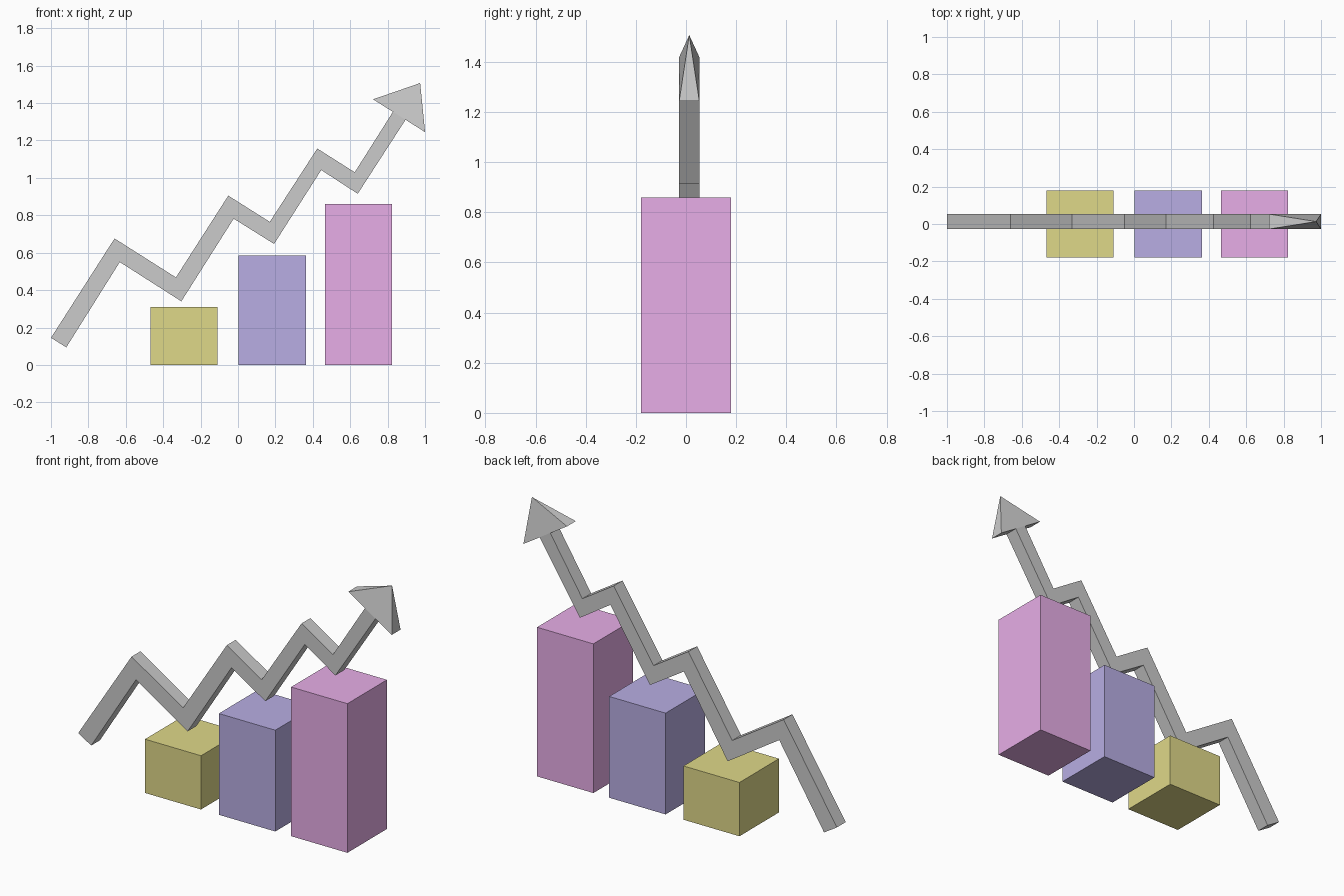
import bpy

if "Cube" in bpy.data.objects:
    bpy.data.objects.remove(bpy.data.objects["Cube"])

Y0, Y1 = -0.027, 0.053   # front and back of the arrow


def make_object(name, verts, faces, color=None):
    mesh = bpy.data.meshes.new(name)
    mesh.from_pydata(verts, [], faces)
    mesh.update()
    ob = bpy.data.objects.new(name, mesh)
    bpy.context.collection.objects.link(ob)
    if color:
        mat = bpy.data.materials.new(name + "_color")
        mat.diffuse_color = (*color, 1)
        mat.use_nodes = True
        mat.node_tree.nodes["Principled BSDF"].inputs["Base Color"].default_value = mat.diffuse_color
        mesh.materials.append(mat)
    return ob


def bar(name, x0, x1, height, color):
    verts = [(x, y, z) for z in (0, height)
             for x, y in ((x0, -0.18), (x1, -0.18), (x1, 0.18), (x0, 0.18))]
    faces = [(3, 2, 1, 0), (4, 5, 6, 7)]
    faces += [(i, (i + 1) % 4, (i + 1) % 4 + 4, i + 4) for i in range(4)]
    make_object(name, verts, faces, color)


# Three chart bars
bar("short_bar", -0.467, -0.11, 0.31, (0.74, 0.69, 0.25))
bar("middle_bar", 0.004, 0.364, 0.584, (0.48, 0.42, 0.77))
bar("tall_bar", 0.465, 0.824, 0.86, (0.80, 0.42, 0.80))

# Zigzag shaft: upper and lower outline joined into a square-section strip
upper = [(-1.0, 0.145), (-0.66, 0.676), (-0.332, 0.468), (-0.052, 0.905),
         (0.17, 0.765), (0.424, 1.157), (0.624, 1.03), (0.829, 1.354)]
lower = [(-0.918, 0.094), (-0.632, 0.55), (-0.303, 0.34), (-0.023, 0.782),
         (0.193, 0.647), (0.445, 1.042), (0.64, 0.915), (0.896, 1.311)]
verts = []
for (ux, uz), (lx, lz) in zip(upper, lower):
    verts += [(lx, Y0, lz), (lx, Y1, lz), (ux, Y1, uz), (ux, Y0, uz)]
n = len(upper)
faces = [(4 * s + i, 4 * s + 4 + i, 4 * s + 4 + (i + 1) % 4, 4 * s + (i + 1) % 4)
         for s in range(n - 1) for i in range(4)]
faces = [f[::-1] for f in faces]
faces += [(0, 3, 2, 1)[::-1], tuple(range(4 * n - 4, 4 * n))]
shaft = make_object("zigzag_shaft", verts, faces)

# Arrow head: four-sided pyramid on a narrow rectangular base
a, b = (0.722, 1.42), (1.0, 1.245)
verts = [(b[0], Y0, b[1]), (b[0], Y1, b[1]), (a[0], Y1, a[1]), (a[0], Y0, a[1]),
         (0.974, (Y0 + Y1) / 2, 1.507)]
head = make_object("arrow_head", verts,
                   [(3, 2, 1, 0)] + [(i, (i + 1) % 4, 4) for i in range(4)])

# Make all arrow normals point outward
import bmesh
for ob in (shaft, head):
    bm = bmesh.new()
    bm.from_mesh(ob.data)
    bmesh.ops.recalc_face_normals(bm, faces=bm.faces)
    bm.to_mesh(ob.data)
    bm.free()
